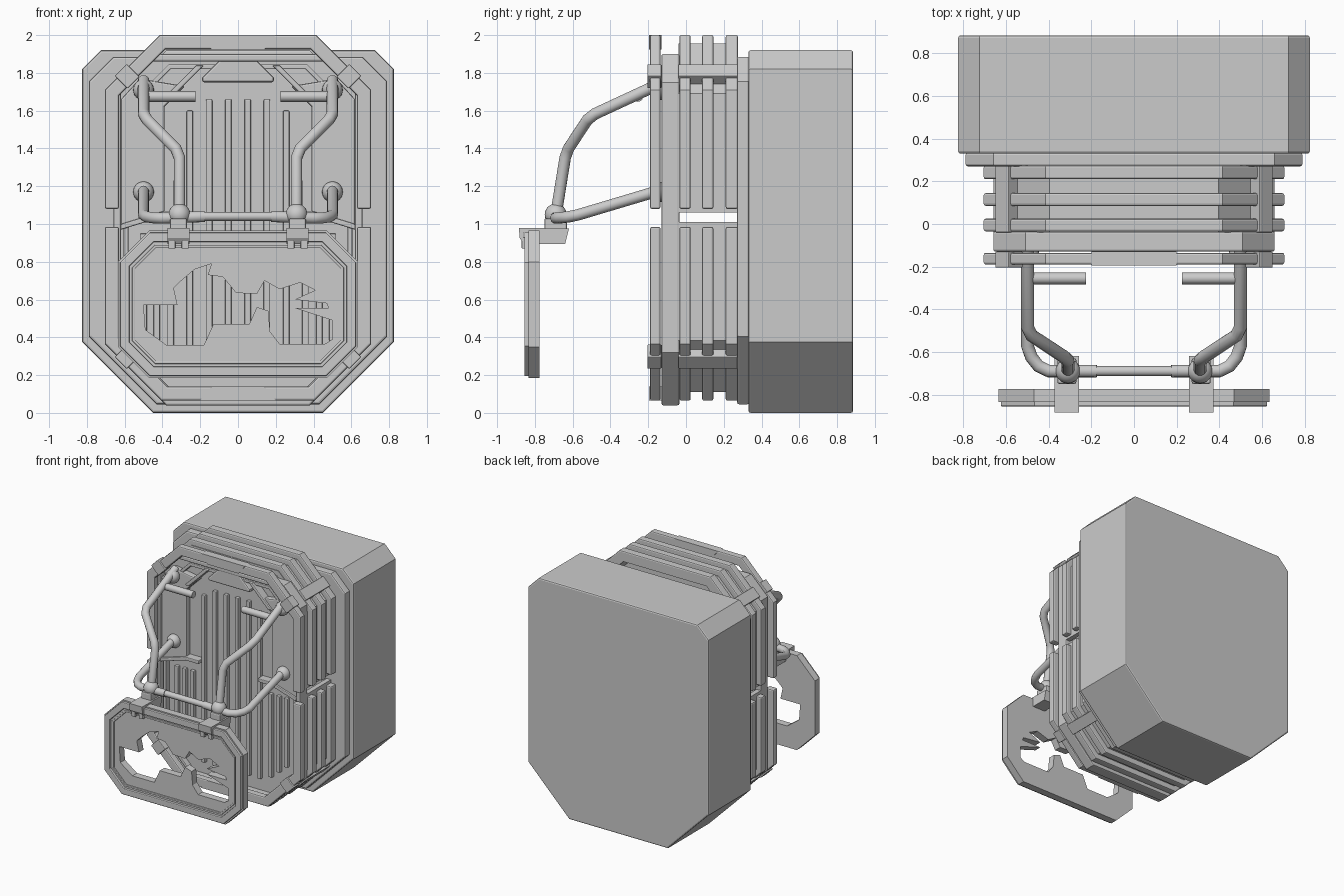
import bpy, bmesh, math
from mathutils import Vector

if "Cube" in bpy.data.objects:
    bpy.data.objects.remove(bpy.data.objects["Cube"])


def finish(bm, name, bevel=0.0):
    bmesh.ops.recalc_face_normals(bm, faces=bm.faces)
    me = bpy.data.meshes.new(name)
    bm.to_mesh(me)
    bm.free()
    ob = bpy.data.objects.new(name, me)
    bpy.context.collection.objects.link(ob)
    if bevel:
        m = ob.modifiers.new("Bevel", 'BEVEL')
        m.width, m.segments, m.limit_method = bevel, 2, 'ANGLE'
        m.angle_limit = math.radians(50)
    return ob


def prism(name, pts, y0, y1, bevel=0.0):
    """Extrude an (x, z) outline from y0 to y1."""
    bm = bmesh.new()
    a = [bm.verts.new((x, y0, z)) for x, z in pts]
    b = [bm.verts.new((x, y1, z)) for x, z in pts]
    bm.faces.new(a)
    bm.faces.new(b[::-1])
    for i in range(len(pts)):
        j = (i + 1) % len(pts)
        bm.faces.new((a[i], b[i], b[j], a[j]))
    return finish(bm, name, bevel)


def band(name, outer, inner, y0, y1, bevel=0.0, closed=False):
    """Rectangular-section strip between two matching (x, z) paths."""
    bm = bmesh.new()
    rows = [[bm.verts.new(c) for c in ((o[0], y0, o[1]), (o[0], y1, o[1]),
                                       (i[0], y1, i[1]), (i[0], y0, i[1]))]
            for o, i in zip(outer, inner)]
    n = len(rows)
    for k in range(n if closed else n - 1):
        p, q = rows[k], rows[(k + 1) % n]
        for e in range(4):
            f = (e + 1) % 4
            bm.faces.new((p[e], p[f], q[f], q[e]))
    if not closed:
        bm.faces.new(rows[0])
        bm.faces.new(rows[-1])
    return finish(bm, name, bevel)


def octagon(w, z0, z1, ct, cb, d=0.0):
    """Octagon outline with separate top and bottom chamfers, inset by d."""
    w, z0, z1, ct, cb = w - d, z0 + d, z1 - d, ct - .586 * d, cb - .586 * d
    return [(w, z0 + cb), (w, z1 - ct), (w - ct, z1), (-w + ct, z1),
            (-w, z1 - ct), (-w, z0 + cb), (-w + cb, z0), (w - cb, z0)]


def box(name, x0, x1, y0, y1, z0, z1, bevel=0.0):
    return prism(name, [(x0, z0), (x1, z0), (x1, z1), (x0, z1)], y0, y1, bevel)


def tube(name, pts, r):
    cu = bpy.data.curves.new(name, 'CURVE')
    cu.dimensions, cu.bevel_depth, cu.bevel_resolution = '3D', r, 4
    cu.use_fill_caps = True
    # short extra points round each bend
    path = [Vector(pts[0])]
    for a, b, c in zip(pts, pts[1:], pts[2:]):
        a, b, c = Vector(a), Vector(b), Vector(c)
        path += [b + (a - b).normalized() * .03, b + (c - b).normalized() * .03]
    path.append(Vector(pts[-1]))
    sp = cu.splines.new('POLY')
    sp.points.add(len(path) - 1)
    for p, q in zip(sp.points, path):
        p.co = (*q, 1)
    ob = bpy.data.objects.new(name, cu)
    bpy.context.collection.objects.link(ob)


def ball(name, loc, r):
    bpy.ops.mesh.primitive_uv_sphere_add(segments=20, ring_count=12, radius=r, location=loc)
    bpy.context.object.name = name
    bpy.ops.object.shade_smooth()


def mirror_pts(pts, s):
    return [(s * x, z) for x, z in pts]


# Rear housing and its stepped plate
prism("rear_housing", octagon(.825, 0, 1.92, .10, .375), .33, .885, .012)
prism("housing_step", octagon(.79, .045, 1.885, .13, .36), .27, .335, .012)


# Split rings and the recessed core between them
def half_paths(d, t, zu, zl):
    o = octagon(.705, .065, 2.0, .29, .30, d)
    i = octagon(.705, .065, 2.0, .29, .30, d + t)
    up = [[(p[1][0], zu)] + p[1:5] + [(p[4][0], zu)] for p in (o, i)]
    lo = [[(p[5][0], zl)] + p[5:] + [p[0], (p[0][0], zl)] for p in (o, i)]
    return (("upper", up), ("lower", lo))


for part, (o, i) in half_paths(0, .075, 1.08, .985):
    for k, (y0, y1) in enumerate([(-.19, -.135), (-.035, .025), (.085, .145), (.21, .275)]):
        band(f"{part}_ring_{k}", o, i, y0, y1, .01)
for part, (o, i) in half_paths(.045, .04, 1.06, 1.01):
    band(f"{part}_core", o, i, -.04, .275)

# Diagonal corner straps, split around the front frame
for s in (-1, 1):
    for zc, v in ((1.805, 1), (.275, -1)):
        e, t = .045, .015
        c = Vector((.61, zc))
        u, n = Vector((.7071, -.7071 * v)), Vector((.7071, .7071 * v))
        pts = [c + u * e + n * t, c - u * e + n * t, c - u * e - n * .08, c + u * e - n * .08]
        for y0, y1 in ((-.205, -.13), (-.04, .275)):
            prism("corner_strap", mirror_pts(pts, s), y0, y1, .005)

# Front frame, back wall and inner lip
args = (.66, .04, 1.9, .15, .28)
band("front_frame", octagon(*args), octagon(*args, .04), -.13, -.035, .01, True)
prism("slat_wall", octagon(*args, .02), -.065, -.035)
largs = (.66, .04, 1.9, .27, .28)
band("front_lip", octagon(*largs, .055), octagon(*largs, .08), -.11, -.06, .006, True)

# Trapezoid plates at top and bottom of the front ring
prism("top_plate", [(-.2, 2.0), (.2, 2.0), (.14, 1.925), (-.14, 1.925)], -.195, -.13)
prism("bottom_plate", [(-.2, .065), (.2, .065), (.14, .14), (-.14, .14)], -.195, -.13)
prism("head_panel", [(-.19, 1.75), (.19, 1.75), (.19, 1.775), (.09, 1.875), (-.09, 1.875),
                     (-.19, 1.775)], -.12, -.06, .012)

# Raised shoulder panels, step ledges and braces
for s in (-1, 1):
    prism("shoulder_panel", mirror_pts([(.39, 1.04), (.62, .98), (.62, 1.66), (.52, 1.77),
                                        (.28, 1.73), (.39, 1.62)], s), -.115, -.06, .01)
    prism("shoulder_brace", mirror_pts([(.18, 1.84), (.22, 1.84), (.40, 1.66), (.36, 1.66)], s),
          -.13, -.06, .008)
    prism("panel_ledge", mirror_pts([(.27, 1.04), (.39, 1.04), (.62, .97), (.62, 1.0),
                                     (.39, 1.07), (.27, 1.07)], s), -.13, -.06, .006)

# Vertical slats
for k in range(6):
    x = -.255 + .102 * k
    top = 1.6 if k in (0, 5) else 1.66
    box("slat", x - .017, x + .017, -.095, -.06, .22, top, .006)
for s in (-1, 1):
    for x, z0 in ((.357, .26), (.43, .32), (.50, .38)):
        box("short_slat", s * x - .017, s * x + .017, -.095, -.06, z0, .95, .006)

# Tubular carrier arms
for s in (-1, 1):
    tube("upper_arm", [(s * .5, -.10, 1.76), (s * .5, -.51, 1.57),
                       (s * .31, -.635, 1.38), (s * .31, -.69, 1.04)], .031)
    tube("grip_stub", [(s * .5, -.255, 1.675), (s * .225, -.255, 1.675)], .028)
    tube("lower_arm", [(s * .5, -.08, 1.195), (s * .5, -.60, 1.04),
                       (s * .43, -.69, 1.03), (s * .175, -.69, 1.04)], .03)
    ball("upper_socket", (s * .5, -.14, 1.71), .055)
    ball("lower_socket", (s * .5, -.12, 1.17), .055)
    ball("ball_joint", (s * .31, -.69, 1.05), .058)
    # Hinge clamps that hold the plaque
    cx = s * .315
    box("hinge_neck", cx - .045, cx + .045, -.75, -.63, .95, 1.03, .01)
    prof = [(-.62, .975), (-.64, .895), (-.78, .895), (-.78, .955), (-.86, .955),
            (-.86, .895), (-.88, .925), (-.885, .98)]
    bm = bmesh.new()
    f = bm.faces.new([bm.verts.new((cx - .058, y, z)) for y, z in prof])
    ext = bmesh.ops.extrude_face_region(bm, geom=[f])
    bmesh.ops.translate(bm, vec=(.116, 0, 0),
                        verts=[v for v in ext["geom"] if isinstance(v, bmesh.types.BMVert)])
    finish(bm, "hinge_clamp")
    for dx in (-.035, .035):
        box("clamp_tooth", cx + dx - .018, cx + dx + .018, -.87, -.84, .87, .93, .004)
tube("cross_bar", [(-.2, -.69, 1.04), (.2, -.69, 1.04)], .024)

# Hanging plaque with an irregular abstract opening
pargs = (.635, .185, .965, .165, .165)
plaque = prism("plaque", octagon(*pargs), -.835, -.775)
hole = [(-.50, .57), (-.32, .57), (-.34, .66), (-.30, .70), (-.23, .76), (-.14, .79),
        (-.16, .73), (-.08, .72), (-.01, .635), (.10, .63), (.14, .70), (.22, .655),
        (.33, .69), (.41, .65), (.30, .60), (.47, .58), (.48, .555), (.30, .555),
        (.50, .49), (.50, .39), (.46, .365), (.22, .365), (.17, .43), (.16, .54),
        (.10, .56), (.06, .47), (-.13, .47), (-.18, .36), (-.38, .36), (-.49, .44)]
cutter = prism("plaque_cutter", hole, -1, -.6)
cutter.hide_render = True
cutter.hide_set(True)
b = plaque.modifiers.new("Opening", 'BOOLEAN')
b.object, b.operation, b.solver = cutter, 'DIFFERENCE', 'EXACT'
band("plaque_rim", octagon(*pargs, .01), octagon(*pargs, .06), -.856, -.83, .006, True)
band("plaque_bead", octagon(*pargs, .075), octagon(*pargs, .09), -.845, -.83, .004, True)
